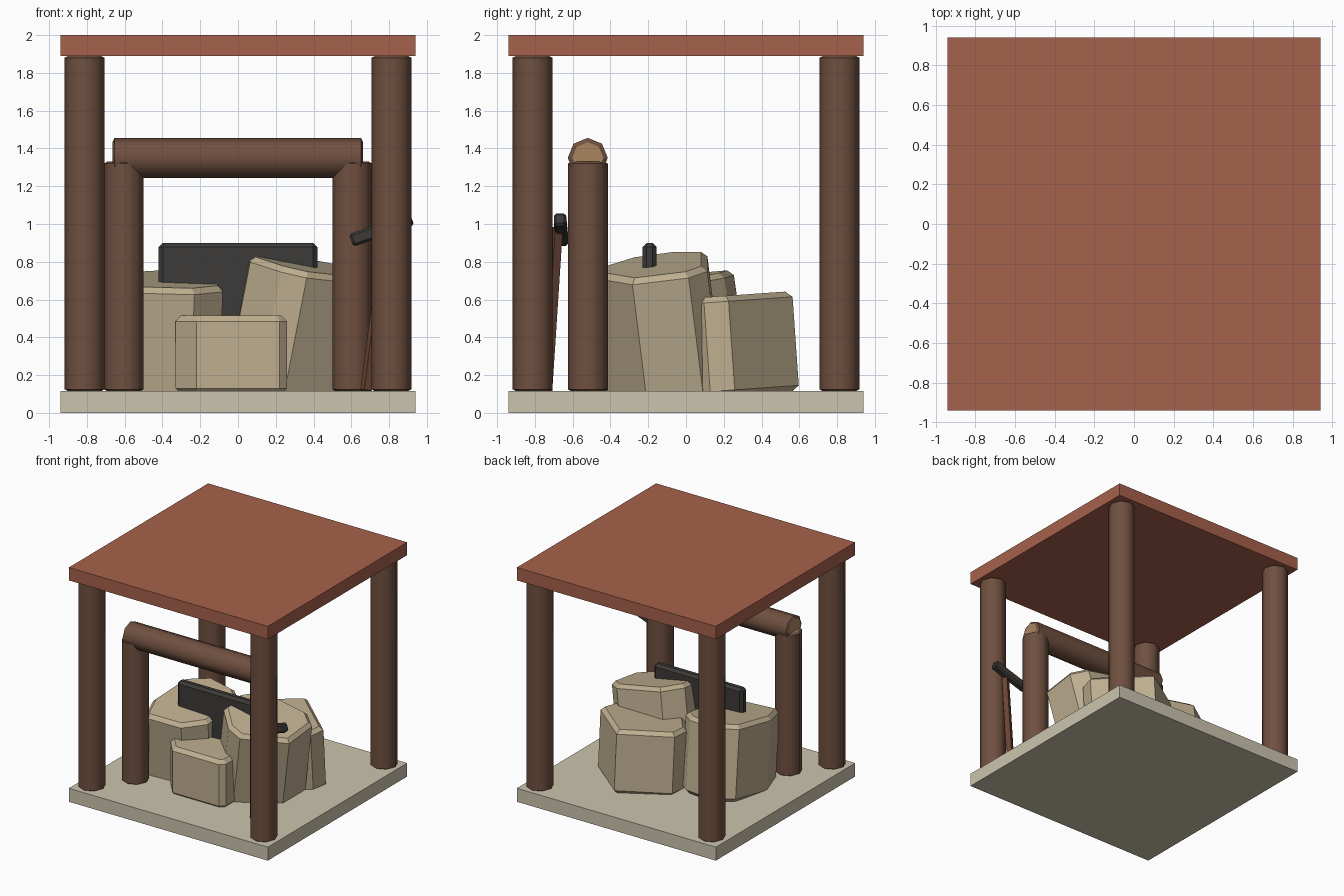
import bpy, bmesh, math
from mathutils import Vector, Matrix, Euler

if "Cube" in bpy.data.objects:
    bpy.data.objects.remove(bpy.data.objects["Cube"])


def mat(name, r, g, b):
    m = bpy.data.materials.new(name)
    m.diffuse_color = (r, g, b, 1)
    m.use_nodes = True
    m.node_tree.nodes["Principled BSDF"].inputs["Base Color"].default_value = m.diffuse_color
    return m


STONE = mat("pale_stone", .60, .55, .42)
ROOF = mat("red_clay", .38, .12, .07)
ROCK = mat("rock_tan", .52, .43, .28)
BARK = mat("bark", .16, .08, .05)
CUT = mat("cut_wood", .40, .24, .115)
IRON = mat("dark_iron", .045, .043, .04)
HANDLE = mat("handle_wood", .15, .06, .035)


def finish(bm, name, mats, matrix=Matrix()):
    bmesh.ops.recalc_face_normals(bm, faces=bm.faces)
    me = bpy.data.meshes.new(name)
    bm.to_mesh(me)
    bm.free()
    for m in mats:
        me.materials.append(m)
    ob = bpy.data.objects.new(name, me)
    ob.matrix_world = matrix
    bpy.context.collection.objects.link(ob)
    return ob


def box(name, size, m, matrix, bevel=0):
    bm = bmesh.new()
    bmesh.ops.create_cube(bm, size=1)
    bmesh.ops.scale(bm, vec=size, verts=bm.verts)
    if bevel:
        bmesh.ops.bevel(bm, geom=bm.edges[:], offset=bevel, segments=1, affect='EDGES')
    return finish(bm, name, [m], matrix)


def log(name, a, b, r=.106, sides=8):
    """Eight-sided log with chamfered rims and pale cut ends."""
    a, b = Vector(a), Vector(b)
    length = (b - a).length
    bm = bmesh.new()
    rings = []
    for rad, z in ((r * .78, 0), (r, .012), (r, length - .012), (r * .78, length)):
        rings.append([bm.verts.new((rad * math.cos(i * math.tau / sides),
                                    rad * math.sin(i * math.tau / sides), z))
                      for i in range(sides)])
    for k in range(3):
        for i in range(sides):
            j = (i + 1) % sides
            f = bm.faces.new((rings[k][i], rings[k][j], rings[k + 1][j], rings[k + 1][i]))
            f.smooth = k == 1
    for ring in (rings[0], rings[3]):
        bm.faces.new(ring).material_index = 1
    rot = (b - a).to_track_quat('Z', 'Y').to_matrix().to_4x4()
    return finish(bm, name, [BARK, CUT], Matrix.Translation(a) @ rot)


def rock(name, outline, height, z=.09, tilt=(0, 0), chamfer=.03):
    """Faceted boulder: extruded outline, chamfered rims, leaning by tilt degrees."""
    n = len(outline)
    cx = sum(p[0] for p in outline) / n
    cy = sum(p[1] for p in outline) / n
    bm = bmesh.new()
    base = bm.faces.new([bm.verts.new((x - cx, y - cy, 0)) for x, y in outline])
    up = bmesh.ops.extrude_face_region(bm, geom=[base], use_keep_orig=True)
    bmesh.ops.translate(bm, vec=(0, 0, height),
                        verts=[v for v in up["geom"] if isinstance(v, bmesh.types.BMVert)])
    rims = [e for e in bm.edges if abs(e.verts[0].co.z - e.verts[1].co.z) < 1e-5]
    bmesh.ops.bevel(bm, geom=rims, offset=chamfer, segments=1, affect='EDGES')
    rot = Euler((math.radians(tilt[0]), math.radians(tilt[1]), 0)).to_matrix().to_4x4()
    return finish(bm, name, [ROCK], Matrix.Translation((cx, cy, z)) @ rot)


# Floor and roof slabs
box("floor_slab", (1.88, 1.88, .115), STONE, Matrix.Translation((0, 0, .0575)))
box("roof_slab", (1.88, 1.88, .11), ROOF, Matrix.Translation((0, 0, 1.945)))

# Corner posts and the inner log frame
for sx, side in ((-1, "left"), (1, "right")):
    for sy, end in ((-1, "front"), (1, "back")):
        log(f"corner_post_{end}_{side}", (sx * .812, sy * .812, .113), (sx * .812, sy * .812, 1.892))
    log(f"frame_post_{side}", (sx * .605, -.52, .113), (sx * .605, -.52, 1.332))
log("frame_beam", (-.665, -.52, 1.35), (.663, -.52, 1.35))

# Rock pile
rock("front_rock", [(-.33, -.44), (-.22, -.57), (.22, -.57), (.26, -.53),
                    (.26, -.28), (.1, -.2), (-.22, -.22), (-.33, -.3)], .415, .1)
rock("left_rock", [(-.25, -.36), (-.1, -.21), (-.1, .2), (-.2, .29),
                   (-.44, .34), (-.62, .22), (-.66, -.15), (-.58, -.38)], .625, .09, (8, 2))
rock("back_rock", [(.26, .6), (.65, .26), (.62, .13), (.5, .03),
                   (.02, .02), (-.12, .2), (-.12, .36)], .53, .09, (4, 0))
rock("right_rock", [(-.07, -.2), (.1, -.37), (.24, -.41), (.56, -.2),
                    (.56, .1), (.44, .2), (.02, .2), (-.09, .03)], .725, .08, (7, 11))

# Iron plate wedged upright in the rocks
box("iron_plate", (.84, .075, .42), IRON, Matrix.Translation((0, -.193, .69)), .022)

# Hammer leaning on the right front post
head_rot = Euler((0, math.radians(-19.5), math.radians(-2))).to_matrix().to_4x4()
box("hammer_head", (.34, .065, .07), IRON, Matrix.Translation((.76, -.662, .97)) @ head_rot, .012)
bottom, top = Vector((.678, -.738, .12)), Vector((.79, -.682, .98))
grip = (top - bottom).to_track_quat('Z', 'Y').to_matrix().to_4x4()
box("hammer_handle", (.045, .045, (top - bottom).length), HANDLE,
    Matrix.Translation((bottom + top) / 2) @ grip)
